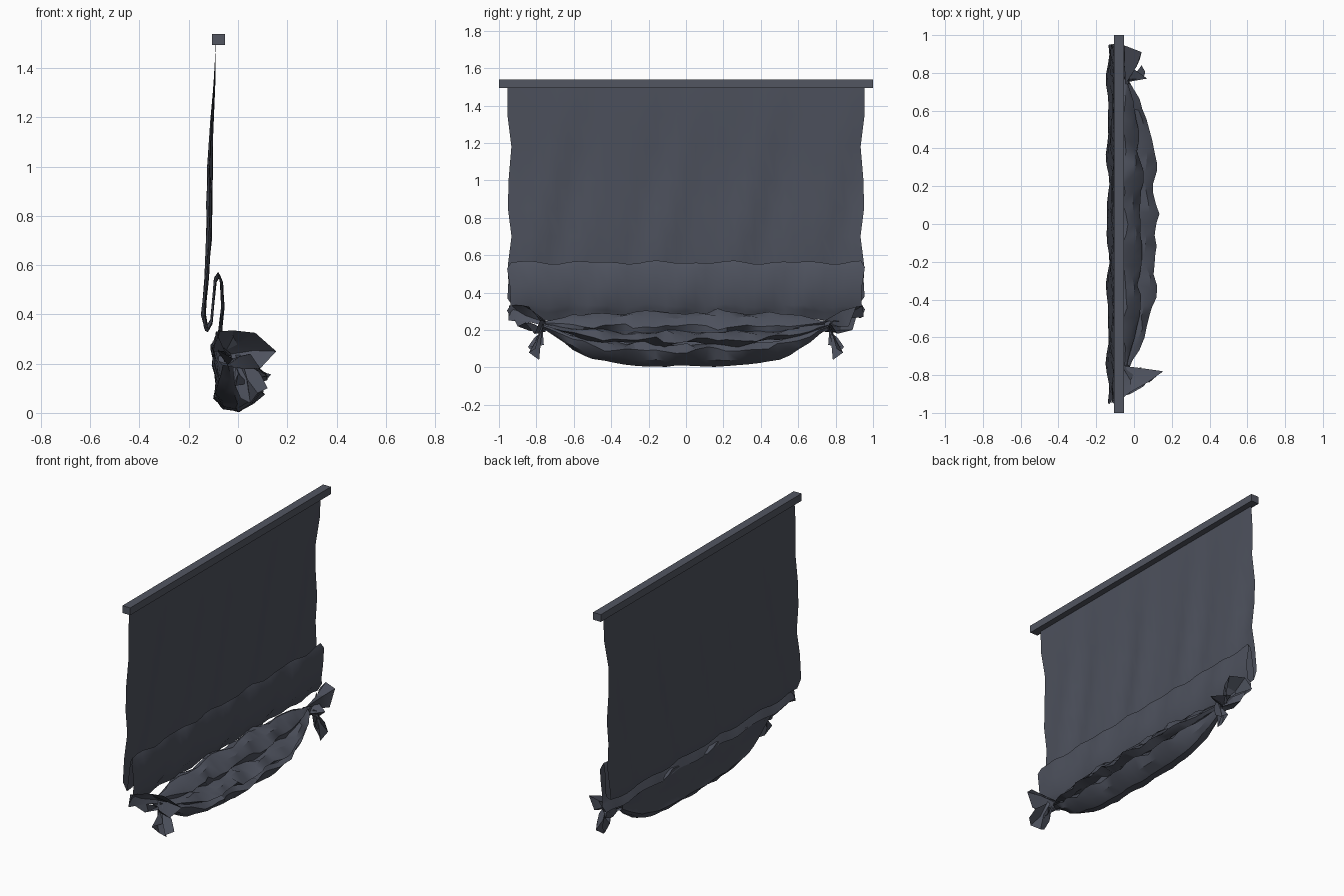
import bpy, bmesh, math, random
from mathutils import Vector

if "Cube" in bpy.data.objects:
    bpy.data.objects.remove(bpy.data.objects["Cube"])

random.seed(4)
mat = bpy.data.materials.new("slate grey cloth")
mat.diffuse_color = (0.075, 0.083, 0.11, 1)
mat.use_nodes = True
mat.node_tree.nodes["Principled BSDF"].inputs["Base Color"].default_value = mat.diffuse_color
wood = bpy.data.materials.new("slate grey rod")
wood.diffuse_color = (0.085, 0.093, 0.12, 1)
wood.use_nodes = True
wood.node_tree.nodes["Principled BSDF"].inputs["Base Color"].default_value = wood.diffuse_color


def loft(name, rows, angle=35, closed=False):
    """Skin a list of equal-length point rows."""
    bm = bmesh.new()
    grid = [[bm.verts.new(p) for p in r] for r in rows]
    n = len(rows[0])
    for a, b in zip(grid, grid[1:]):
        for i in range(n if closed else n - 1):
            j = (i + 1) % n
            bm.faces.new((a[i], a[j], b[j], b[i]))
    bmesh.ops.recalc_face_normals(bm, faces=bm.faces)
    me = bpy.data.meshes.new(name)
    bm.to_mesh(me)
    bm.free()
    ob = bpy.data.objects.new(name, me)
    bpy.context.collection.objects.link(ob)
    me.materials.append(mat)
    bpy.ops.object.select_all(action='DESELECT')
    ob.select_set(True)
    bpy.context.view_layer.objects.active = ob
    bpy.ops.object.shade_smooth_by_angle(angle=math.radians(angle))
    return ob


def wave(y, k):
    return (math.sin(y * 17 + k * 1.3) + 0.7 * math.sin(y * 29 + k * 2.1)) / 1.7


# Hanging rod
bpy.ops.mesh.primitive_cube_add(size=1, location=(-0.079, 0, 1.516))
rod = bpy.context.object
rod.name = "top_rod"
rod.scale = (0.054, 2.0, 0.046)
rod.data.materials.append(wood)

# Main curtain with its doubled-up fold; (x, z, ripple x, ripple z)
profile = [(-0.09, 1.50, 0, 0), (-0.095, 1.35, .004, 0), (-0.106, 1.18, .008, 0),
           (-0.113, 1.0, .013, 0), (-0.116, 0.85, .014, 0), (-0.118, 0.70, .013, 0),
           (-0.127, 0.55, .010, 0), (-0.140, 0.40, .011, .01), (-0.128, 0.34, .010, .012),
           (-0.108, 0.37, .005, .01), (-0.092, 0.54, .006, .01), (-0.078, 0.562, .006, .011),
           (-0.067, 0.53, .007, .01), (-0.062, 0.43, .008, .01), (-0.072, 0.33, .01, .012),
           (-0.085, 0.305, .01, .013), (-0.105, 0.26, .008, .010)]
rows = []
for k, (x, z, rx, rz) in enumerate(profile):
    half = 0.945 + (0.012 * math.sin(k * 2.2) if k else 0.008)
    row = []
    for i in range(37):
        y = half * (i / 18 - 1)
        row.append((x + rx * wave(y, k * 0.5), y, z + rz * wave(y, 2 + k * 0.1)))
    rows.append(row)
loft("curtain_panel", rows, 40)

# Bunched swag: a folded cross-section shrinking to the tied ends
section = [(-0.10, 0.27), (-0.05, 0.295), (0.0, 0.27), (0.035, 0.22), (0.02, 0.19),
           (0.07, 0.18), (0.115, 0.145), (0.06, 0.125), (-0.02, 0.15), (-0.02, 0.12),
           (0.05, 0.125), (0.095, 0.09), (0.06, 0.04), (0.0, 0.006), (-0.06, 0.02),
           (-0.095, 0.06), (-0.085, 0.12), (-0.10, 0.19)]
rows = []
for i in range(29):
    y = 0.77 * (i / 14 - 1)
    s = max(0.12, 1 - abs(y / 0.77) ** 4)
    row = []
    for k, (x, z) in enumerate(section):
        upper = k < 12
        a = (0.016 if upper else 0.006) * s
        px = -0.05 + (x + 0.05) * s + a * wave(y, k) + random.uniform(-a, a) * 0.5
        pz = 0.24 + (z - 0.24) * s + a * wave(y, k + 3) + random.uniform(-a, a) * 0.5
        row.append((px, y + random.uniform(-.008, .008), max(0.003, pz)))
    rows.append(row)
loft("bunched_swag", rows, 30, closed=True)


def ruffle(name, root, ends, pinch=0.022):
    """Cloth fan spreading from a tied root to a ragged edge."""
    root = Vector(root)
    ends = [Vector(e) for e in ends]
    n = len(ends)
    start, mid = [], []
    for i, e in enumerate(ends):
        a = 2 * math.pi * i / n
        p = root + Vector((math.cos(a), 0, math.sin(a))) * pinch
        start.append(p)
        mid.append(p.lerp(e, 0.55) + Vector((0.012, 0, 0.012)) * (-1) ** i)
    loft(name, [start, mid, ends], 25)


# Flared ruffles outside the ties
ruffle("left_ruffle", (-0.05, -0.75, 0.22),
       [(-0.10, -0.95, 0.25), (-0.09, -0.945, 0.33), (-0.02, -0.89, 0.335),
        (0.07, -0.84, 0.325), (0.155, -0.78, 0.25), (0.09, -0.81, 0.18),
        (0.05, -0.86, 0.24), (-0.02, -0.90, 0.22), (-0.09, -0.92, 0.26)], 0.03)
ruffle("right_ruffle", (-0.05, 0.74, 0.22),
       [(-0.10, 0.95, 0.27), (-0.05, 0.945, 0.33), (0.04, 0.91, 0.325),
        (0.03, 0.87, 0.22), (-0.03, 0.84, 0.25), (0.07, 0.77, 0.24),
        (0.0, 0.81, 0.18), (-0.06, 0.89, 0.20), (-0.09, 0.91, 0.27)], 0.03)

# Hanging tails
for side, reach in ((-1, 1.0), (1, 0.5)):
    ends = [(0.12, 0.805, 0.10), (0.08, 0.84, 0.08), (0.05, 0.785, 0.04),
            (0.01, 0.80, 0.06), (-0.01, 0.845, 0.11), (0.04, 0.76, 0.12)]
    ruffle("left_tail" if side < 0 else "right_tail",
           (0.0, side * 0.765, 0.215),
           [(x * reach, y * side, z) for x, y, z in ends])
